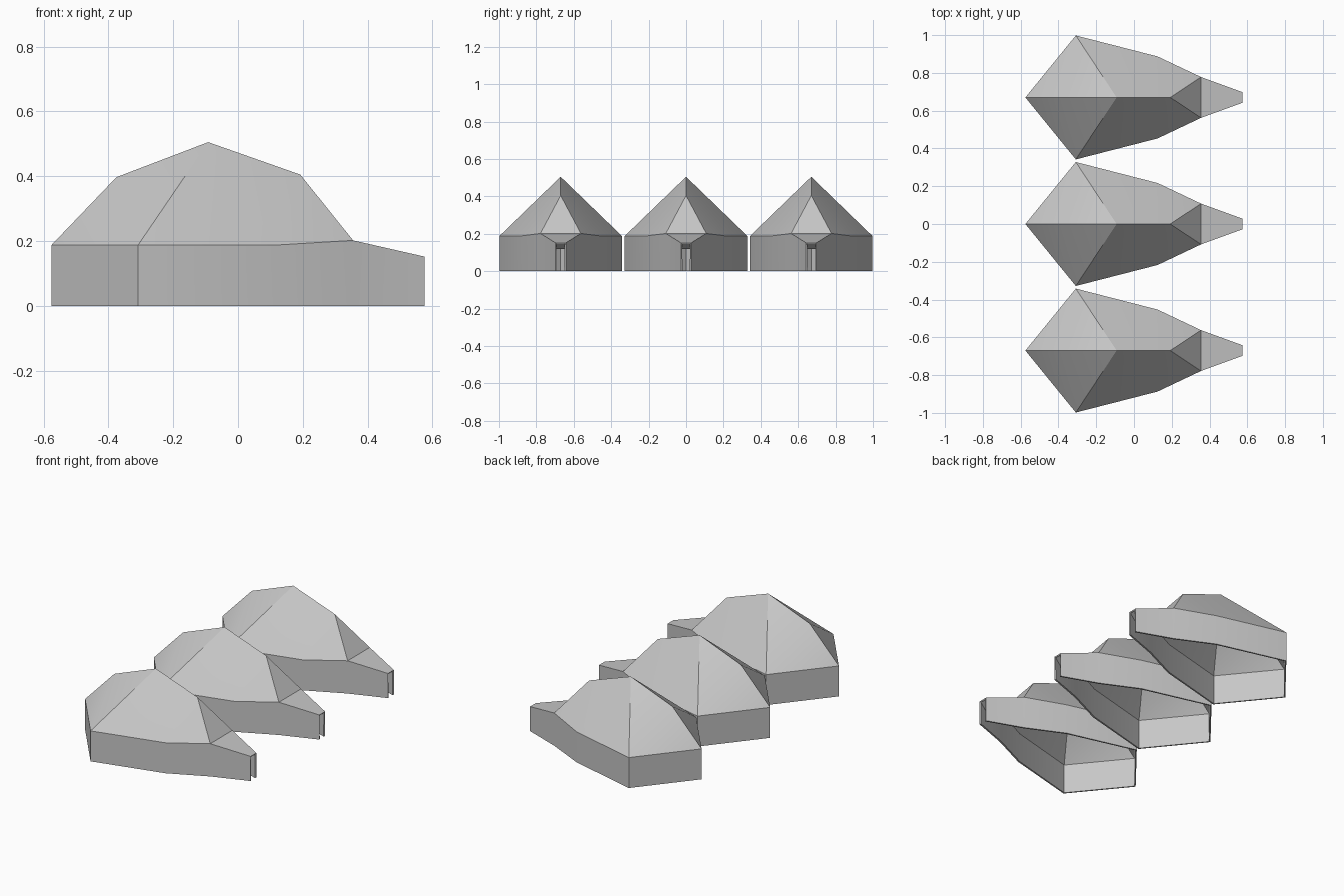
import bpy

if "Cube" in bpy.data.objects:
    bpy.data.objects.remove(bpy.data.objects["Cube"])

grey = bpy.data.materials.new("canvas_grey")
grey.diffuse_color = (0.57, 0.57, 0.57, 1)
grey.use_nodes = True
grey.node_tree.nodes["Principled BSDF"].inputs["Base Color"].default_value = grey.diffuse_color


def make_object(name, verts, faces, thickness=0.0):
    mesh = bpy.data.meshes.new(name)
    mesh.from_pydata(verts, [], faces)
    mesh.materials.append(grey)
    obj = bpy.data.objects.new(name, mesh)
    bpy.context.collection.objects.link(obj)
    bpy.ops.object.select_all(action='DESELECT')
    bpy.context.view_layer.objects.active = obj
    obj.select_set(True)
    if thickness:
        mod = obj.modifiers.new("shell", 'SOLIDIFY')
        mod.thickness = thickness
        mod.offset = -1
        bpy.ops.object.modifier_apply(modifier=mod.name)
    bpy.ops.object.shade_smooth_by_angle(angle=0.42)
    return obj


# Half outline of the walls, back tip to doorway: x, half width, wall height
outline = [(-0.575, 0, 0.188), (-0.308, 0.328, 0.188), (0.125, 0.217, 0.188),
           (0.355, 0.108, 0.202), (0.575, 0.028, 0.152)]
# Roof ridge: x, height
ridge = [(-0.375, 0.397), (-0.092, 0.505), (0.192, 0.405)]


def shelter_shell():
    verts, faces = [], []

    def vert(p):
        if p not in verts:
            verts.append(p)
        return verts.index(p)

    def face(points, side):
        ids = [vert(p) for p in points]
        faces.append(ids if side < 0 else ids[::-1])

    r = [(x, 0, z) for x, z in ridge]
    for side in (-1, 1):
        top = [(x, side * y if y else 0, z) for x, y, z in outline]
        low = [(x, y, 0) for x, y, z in top]
        # Upright walls
        for i in range(4):
            face([low[i], low[i + 1], top[i + 1], top[i]], side)
        # Roof panels from the wall tops to the ridge
        for tri in ((top[0], top[1], r[0]), (r[0], top[1], r[1]),
                    (top[1], top[2], r[1]), (top[2], r[2], r[1]),
                    (top[2], top[3], r[2])):
            face(tri, side)
    # Sloping front gable and entrance tunnel roof
    left, right = [[(x, s * y, z) for x, y, z in outline[3:]] for s in (1, -1)]
    face([right[0], left[0], r[2]], -1)
    face([right[0], right[1], left[1], left[0]], -1)
    return verts, faces


verts, faces = shelter_shell()
for label, y in (("front", -0.67), ("middle", 0.0), ("back", 0.67)):
    shell = make_object(label + "_shelter", verts, faces, 0.01)
    shell.location.y = y
    # Sloping panel under the tunnel roof, at the doorway
    lintel = make_object(label + "_door_lintel",
                         [(0.573, -0.027, 0.148), (0.573, 0.027, 0.148),
                          (0.52, 0.04, 0.118), (0.52, -0.04, 0.118)],
                         [(0, 1, 2, 3)])
    lintel.data.flip_normals()
    lintel.location.y = y
